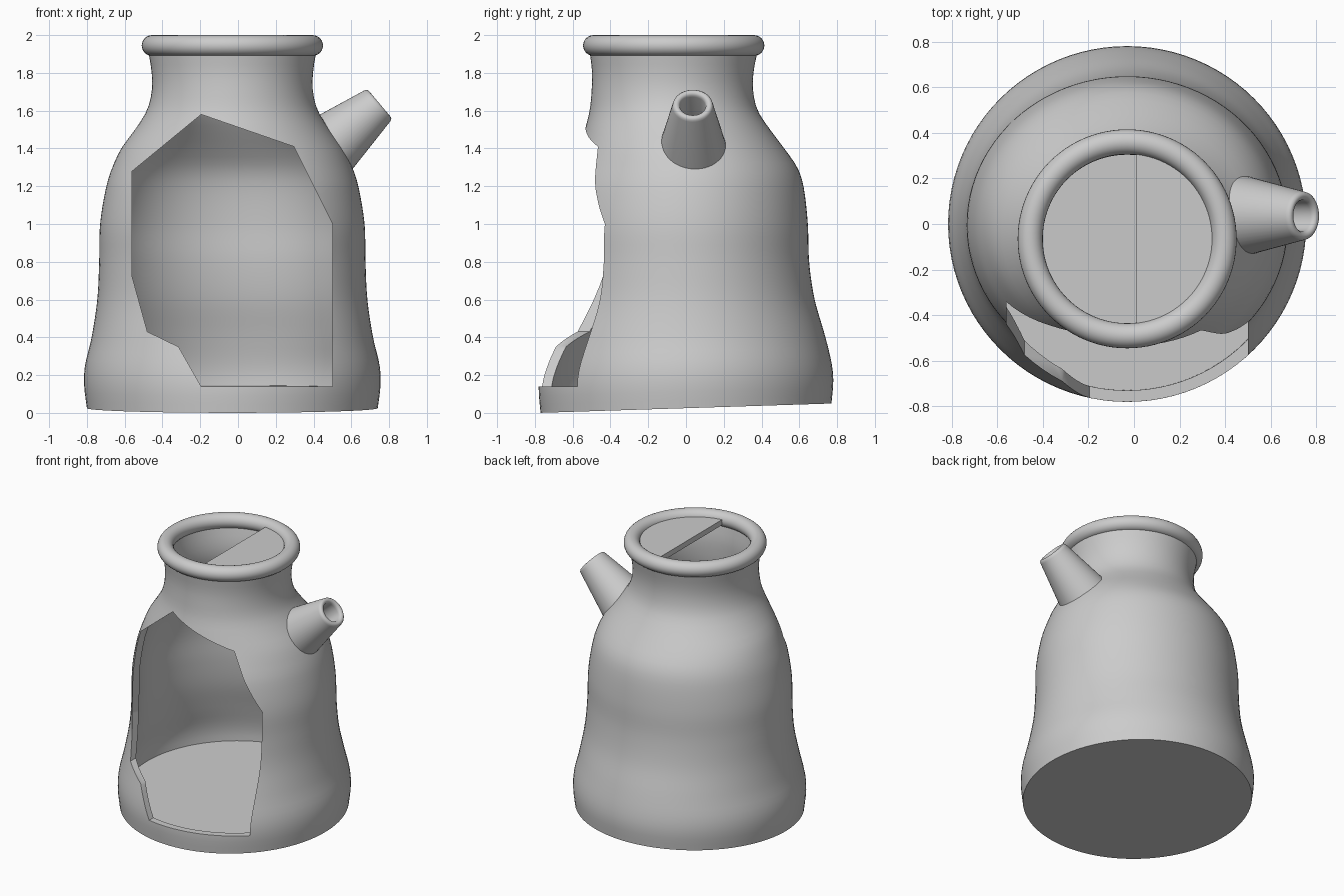
import bpy, bmesh, math
from mathutils import Matrix, Vector

if "Cube" in bpy.data.objects:
    bpy.data.objects.remove(bpy.data.objects["Cube"])

CX = -0.03          # body axis in x
SEG = 96
WALL = 0.05

clay = bpy.data.materials.new("grey_clay")
clay.diffuse_color = (0.6, 0.6, 0.6, 1)
clay.use_nodes = True
clay.node_tree.nodes["Principled BSDF"].inputs["Base Color"].default_value = clay.diffuse_color


def finish(name, bm, angle=35):
    bmesh.ops.recalc_face_normals(bm, faces=bm.faces)
    me = bpy.data.meshes.new(name)
    bm.to_mesh(me)
    bm.free()
    ob = bpy.data.objects.new(name, me)
    bpy.context.collection.objects.link(ob)
    me.materials.append(clay)
    smooth(ob, angle)
    return ob


def smooth(ob, angle):
    bpy.ops.object.select_all(action='DESELECT')
    ob.select_set(True)
    bpy.context.view_layer.objects.active = ob
    bpy.ops.object.shade_smooth_by_angle(angle=math.radians(angle))


def bridge(bm, a, b):
    n = len(a)
    for i in range(n):
        bm.faces.new((a[i], a[(i + 1) % n], b[(i + 1) % n], b[i]))


# Body sections: height, x radius, y radius, y centre
SECTIONS = [
    (0.025, 0.77, 0.77, 0.0), (0.15, 0.785, 0.78, 0.0), (0.25, 0.78, 0.77, 0.0),
    (0.4, 0.745, 0.735, 0.0), (0.6, 0.715, 0.68, 0.0), (0.8, 0.705, 0.655, -0.003),
    (1.0, 0.70, 0.65, -0.005), (1.2, 0.667, 0.625, -0.003), (1.3, 0.635, 0.592, -0.003),
    (1.4, 0.588, 0.54, -0.02), (1.5, 0.515, 0.49, -0.045), (1.6, 0.453, 0.445, -0.065),
    (1.7, 0.427, 0.428, -0.072), (1.8, 0.427, 0.427, -0.07), (1.93, 0.447, 0.447, -0.065)]


def section(z):
    """Smoothly interpolated body section at height z."""
    s = SECTIONS
    k = max(i for i in range(len(s) - 1) if s[i][0] <= z + 1e-6)
    h = s[k + 1][0] - s[k][0]
    t = (z - s[k][0]) / h

    def slope(i, c):
        a, b = s[max(i - 1, 0)], s[min(i + 1, len(s) - 1)]
        return (b[c] - a[c]) / (b[0] - a[0])
    return [(2*t**3 - 3*t*t + 1) * s[k][c] + (t**3 - 2*t*t + t) * h * slope(k, c)
            + (3*t*t - 2*t**3) * s[k + 1][c] + (t**3 - t*t) * h * slope(k + 1, c)
            for c in (1, 2, 3)]


def body_ring(bm, z, inset):
    rx, ry, cy = section(z)
    tilt = 0.033 * max(0, 1 - z / 0.8)      # the base slopes up to the back
    out = []
    for i in range(SEG):
        a = 2 * math.pi * i / SEG
        y = cy + (ry - inset) * math.sin(a)
        out.append(bm.verts.new((CX + (rx - inset) * math.cos(a), y, z + tilt * y)))
    return out


# Hollow body: outer wall up, inner wall down to the floor
bm = bmesh.new()
N = 44
rings = [body_ring(bm, 0.025 + 1.905 * i / N, 0) for i in range(N + 1)]
rings += [body_ring(bm, 1.93 - 1.805 * i / N, WALL) for i in range(N + 1)]
for a, b in zip(rings, rings[1:]):
    bridge(bm, a, b)
bm.faces.new(rings[0])
bm.faces.new(rings[-1])
body = finish("body", bm)

# Broken opening in the front wall
HOLE = [(-0.56, 1.28), (-0.195, 1.58), (0.295, 1.41), (0.5, 1.0), (0.5, 0.14),
        (-0.195, 0.14), (-0.315, 0.35), (-0.48, 0.43), (-0.56, 0.72)]
bm = bmesh.new()
front = [bm.verts.new((x, -1.2, z)) for x, z in HOLE]
back = [bm.verts.new((x, -0.1, z)) for x, z in HOLE]
bridge(bm, front, back)
bm.faces.new(front)
bm.faces.new(back)
cutter = finish("opening_cutter", bm)
cutter.hide_render = True
mod = body.modifiers.new("opening", 'BOOLEAN')
mod.operation = 'DIFFERENCE'
mod.solver = 'EXACT'
mod.object = cutter
bpy.context.view_layer.objects.active = body
bpy.ops.object.modifier_apply(modifier=mod.name)
bpy.data.objects.remove(cutter)
smooth(body, 35)

# Rolled rim
bpy.ops.mesh.primitive_torus_add(location=(CX, -0.065, 1.945), major_segments=SEG,
                                 minor_segments=24, major_radius=0.425, minor_radius=0.055)
rim = bpy.context.object
rim.name = "rim"
rim.data.materials.append(clay)
smooth(rim, 60)

# Half lid inside the rim, covering the right side
bm = bmesh.new()
R, X0, steps = 0.385, 0.04, 40
a0 = math.acos(X0 / R)
arc = [(CX + R * math.cos(a), -0.065 + R * math.sin(a))
       for a in (-a0 + 2 * a0 * i / steps for i in range(steps + 1))]
low = [bm.verts.new((x, y, 1.92)) for x, y in arc]
top = [bm.verts.new((x, y, 1.96)) for x, y in arc]
bridge(bm, low, top)
bm.faces.new(low)
bm.faces.new(top)
finish("half_lid", bm)

# Spout: tapered tube with a rounded lip and a bore (radius, distance along axis)
PROFILE = [(0.177, -0.06), (0.108, 0.278), (0.105, 0.290), (0.097, 0.298), (0.088, 0.300),
           (0.077, 0.297), (0.070, 0.288), (0.068, 0.275), (0.068, 0.0)]
axis = Vector((0.766, 0, 0.645)).normalized()
place = Matrix.Translation((0.521, 0.036, 1.443)) @ axis.to_track_quat('Z', 'Y').to_matrix().to_4x4()
bm = bmesh.new()
tube = []
for r, d in PROFILE:
    tube.append([bm.verts.new(place @ Vector((r * math.cos(2 * math.pi * i / 48),
                                              r * math.sin(2 * math.pi * i / 48), d)))
                 for i in range(48)])
for a, b in zip(tube, tube[1:]):
    bridge(bm, a, b)
bm.faces.new(tube[0])
bm.faces.new(tube[-1])
finish("spout", bm, 50)
